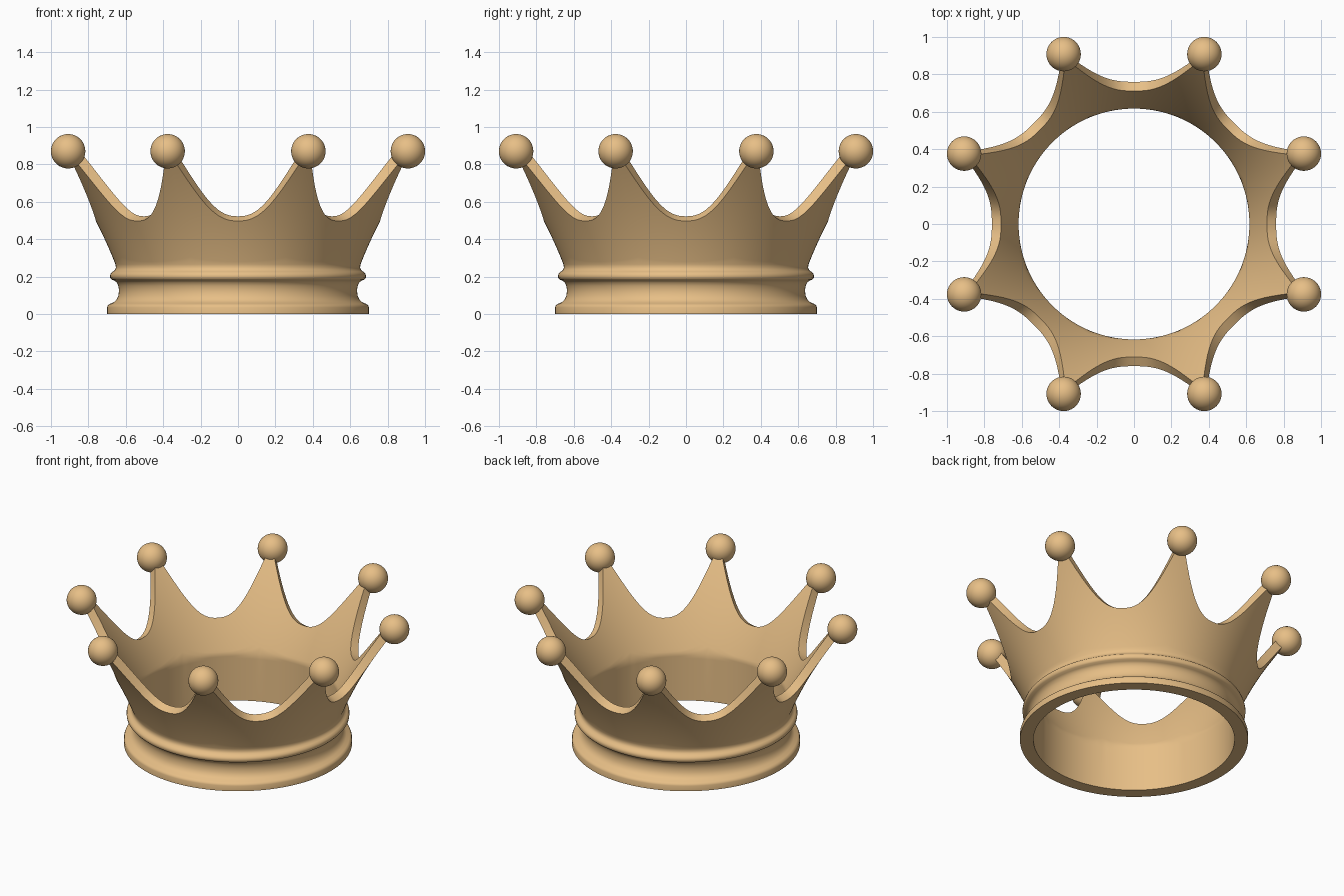
import bpy, bmesh, math

if "Cube" in bpy.data.objects:
    bpy.data.objects.remove(bpy.data.objects["Cube"])

POINTS = 8            # spikes around the crown
COLS = 256            # columns around
ROWS = 16             # rows up the flared wall
THICK = 0.055
Z0 = 0.265            # where the flared wall starts
STEP = math.tau / POINTS

gold = bpy.data.materials.new("gold")
gold.diffuse_color = (0.80, 0.52, 0.24, 1)
gold.use_nodes = True
gold.node_tree.nodes["Principled BSDF"].inputs["Base Color"].default_value = gold.diffuse_color

# moulded foot, cove and bead (radius, height)
BASE = [(0.617, 0), (0.70, 0), (0.70, 0.035), (0.696, 0.046), (0.685, 0.054),
        (0.665, 0.062), (0.650, 0.076), (0.640, 0.097), (0.636, 0.125),
        (0.640, 0.15), (0.648, 0.168), (0.660, 0.178), (0.676, 0.184),
        (0.683, 0.193), (0.684, 0.205), (0.681, 0.217), (0.670, 0.226),
        (0.659, 0.234), (0.653, 0.248)]


def wall(z):
    """Outer wall point and the matching inner point, offset along the normal."""
    u = z - Z0
    r, slope = 0.655 + 0.392 * u + 0.267 * u * u, 0.392 + 0.534 * u
    k = THICK / math.hypot(1, slope)
    return (r, z), (max(0.617, r - k), z + slope * k)


def section(angle):
    """Closed cross-section of the crown at one angle."""
    t = abs((angle + STEP / 2) % STEP - STEP / 2) / (STEP / 2)
    top = 0.497 + 0.39 * t ** 2.45
    pairs = [wall(Z0 + (top - Z0) * i / ROWS) for i in range(ROWS + 1)]
    return BASE + [p[0] for p in pairs] + [p[1] for p in reversed(pairs)]


def finish(name, bm, angle):
    mesh = bpy.data.meshes.new(name)
    bmesh.ops.recalc_face_normals(bm, faces=bm.faces)
    bm.to_mesh(mesh)
    bm.free()
    mesh.materials.append(gold)
    ob = bpy.data.objects.new(name, mesh)
    bpy.context.collection.objects.link(ob)
    bpy.ops.object.select_all(action='DESELECT')
    ob.select_set(True)
    bpy.context.view_layer.objects.active = ob
    bpy.ops.object.shade_smooth_by_angle(angle=math.radians(angle))
    return ob


# crown band with scalloped spikes
bm = bmesh.new()
columns = []
for c in range(COLS):
    a = math.tau * c / COLS
    columns.append([bm.verts.new((r * math.cos(a), r * math.sin(a), z))
                    for r, z in section(a)])
for c in range(COLS):
    p, q = columns[c], columns[(c + 1) % COLS]
    for i in range(len(p)):
        j = (i + 1) % len(p)
        bm.faces.new((p[i], q[i], q[j], p[j]))
finish("crown_band", bm, 40)

# ball on each spike
for k in range(POINTS):
    a = STEP * (k + 0.5)
    bm = bmesh.new()
    bmesh.ops.create_uvsphere(bm, u_segments=40, v_segments=24, radius=0.092)
    ball = finish(f"ball_{k + 1}", bm, 60)
    ball.location = (0.983 * math.cos(a), 0.983 * math.sin(a), 0.87)
